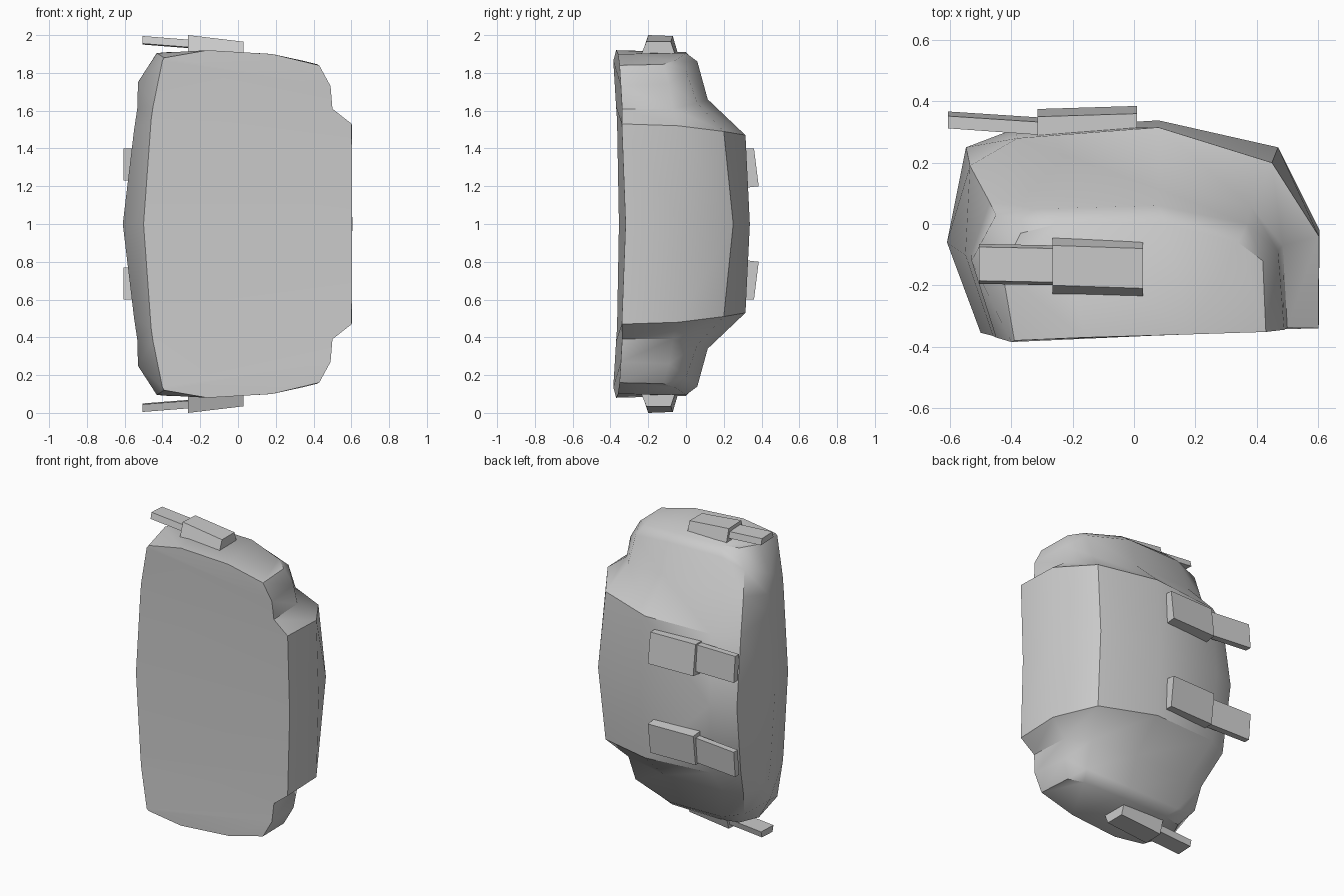
import bpy, bmesh, math
from mathutils import Vector

if "Cube" in bpy.data.objects:
    bpy.data.objects.remove(bpy.data.objects["Cube"])


def mirrored(name, verts, faces, angle):
    """Build the upper half, mirror it through z = 1, merge the seam."""
    bm = bmesh.new()
    vs = [bm.verts.new(v) for v in verts]
    for f in faces:
        bm.faces.new([vs[i] for i in f])
    up = bm.verts[:] + bm.edges[:] + bm.faces[:]
    copy = bmesh.ops.duplicate(bm, geom=up)["geom"]
    for v in copy:
        if isinstance(v, bmesh.types.BMVert):
            v.co.z = 2 - v.co.z
    bmesh.ops.remove_doubles(bm, verts=bm.verts[:], dist=0.0005)
    bmesh.ops.recalc_face_normals(bm, faces=bm.faces[:])
    me = bpy.data.meshes.new(name)
    bm.to_mesh(me)
    bm.free()
    ob = bpy.data.objects.new(name, me)
    bpy.context.collection.objects.link(ob)
    bpy.ops.object.select_all(action='DESELECT')
    ob.select_set(True)
    bpy.context.view_layer.objects.active = ob
    bpy.ops.object.shade_smooth_by_angle(angle=math.radians(angle))
    return ob


# padded shell: sections from the middle to the top, front-left round the back to front-right
mid = [(-.5, -.355, 1), (-.61, -.06, 1), (-.548, .25, 1), (-.39, .31, 1),
       (.08, .338, 1), (.47, .25, 1), (.605, -.02, 1), (.603, -.32, 1)]
edge = [(-.46, -.365, 1.55), (-.55, -.1, 1.5), (-.535, .19, 1.45), (-.38, .28, 1.46),
        (.08, .315, 1.47), (.45, .2, 1.49), (.603, -.04, 1.52), (.602, -.34, 1.53)]
step = [(-.45, -.37, 1.62), (-.532, -.1, 1.62), (-.47, .07, 1.65), (-.34, .1, 1.66),
        (.08, .115, 1.66), (.38, .06, 1.64), (.485, -.07, 1.61), (.5, -.338, 1.61)]
shoulder = [(-.40, -.385, 1.865), (-.53, -.12, 1.75), (-.45, .03, 1.81), (-.3, .05, 1.86),
            (.08, .06, 1.86), (.37, .0, 1.81), (.47, -.09, 1.74), (.49, -.345, 1.73)]
top = [(-.39, -.38, 1.88), (-.43, -.15, 1.905), (-.37, -.03, 1.91), (-.25, .0, 1.91),
       (.1, .0, 1.905), (.34, -.06, 1.865), (.42, -.12, 1.845), (.43, -.352, 1.84)]
rows = [mid, edge, step, shoulder, top]
n = 8
verts = [p for r in rows for p in r] + [(-.16, -.37, 1.92), (.18, -.36, 1.9)]
faces = []
for k in range(4):
    a, b = k * n, (k + 1) * n
    for i in range(n - 1):
        faces.append((a + i, a + i + 1, b + i + 1, b + i))
    if k < 3:
        faces.append((a + n - 1, a, b, b + n - 1))       # flat front
t, fl, fr = 4 * n, 5 * n, 5 * n + 1
faces.append((3 * n, t, fl, fr, t + 7, 3 * n + 7))
faces += [(t, t + 1, fl), (t + 1, t + 2, t + 3, fl), (t + 3, t + 4, fr, fl),
          (t + 4, t + 5, fr), (t + 5, t + 6, t + 7, fr)]
mirrored("padded_shell", verts, faces, 40)


def bar(name, x0, x1, sec0, sec1):
    """Four-sided bar between two (y, z) sections."""
    v = [(x0, y, z) for y, z in sec0] + [(x1, y, z) for y, z in sec1]
    f = [(0, 1, 2, 3), (4, 5, 6, 7)]
    f += [(i, (i + 1) % 4, (i + 1) % 4 + 4, i + 4) for i in range(4)]
    return mirrored(name, v, f, 30)


# end buckles and straps (top and bottom)
bar("end_buckle", -.265, .03,
    [(-.23, 1.91), (-.2, 2.0), (-.07, 1.995), (-.045, 1.91)],
    [(-.24, 1.89), (-.21, 1.965), (-.08, 1.965), (-.055, 1.89)])
bar("end_strap", -.505, -.25,
    [(-.195, 1.955), (-.185, 1.995), (-.075, 1.99), (-.065, 1.95)],
    [(-.2, 1.935), (-.19, 1.975), (-.08, 1.97), (-.07, 1.93)])

# back buckles and straps
bar("back_buckle", -.315, .01,
    [(.29, 1.19), (.375, 1.2), (.35, 1.4), (.27, 1.4)],
    [(.3, 1.19), (.385, 1.2), (.36, 1.4), (.28, 1.4)])
bar("back_strap", -.607, -.3,
    [(.325, 1.23), (.367, 1.23), (.352, 1.4), (.312, 1.4)],
    [(.305, 1.22), (.347, 1.22), (.332, 1.39), (.29, 1.39)])
